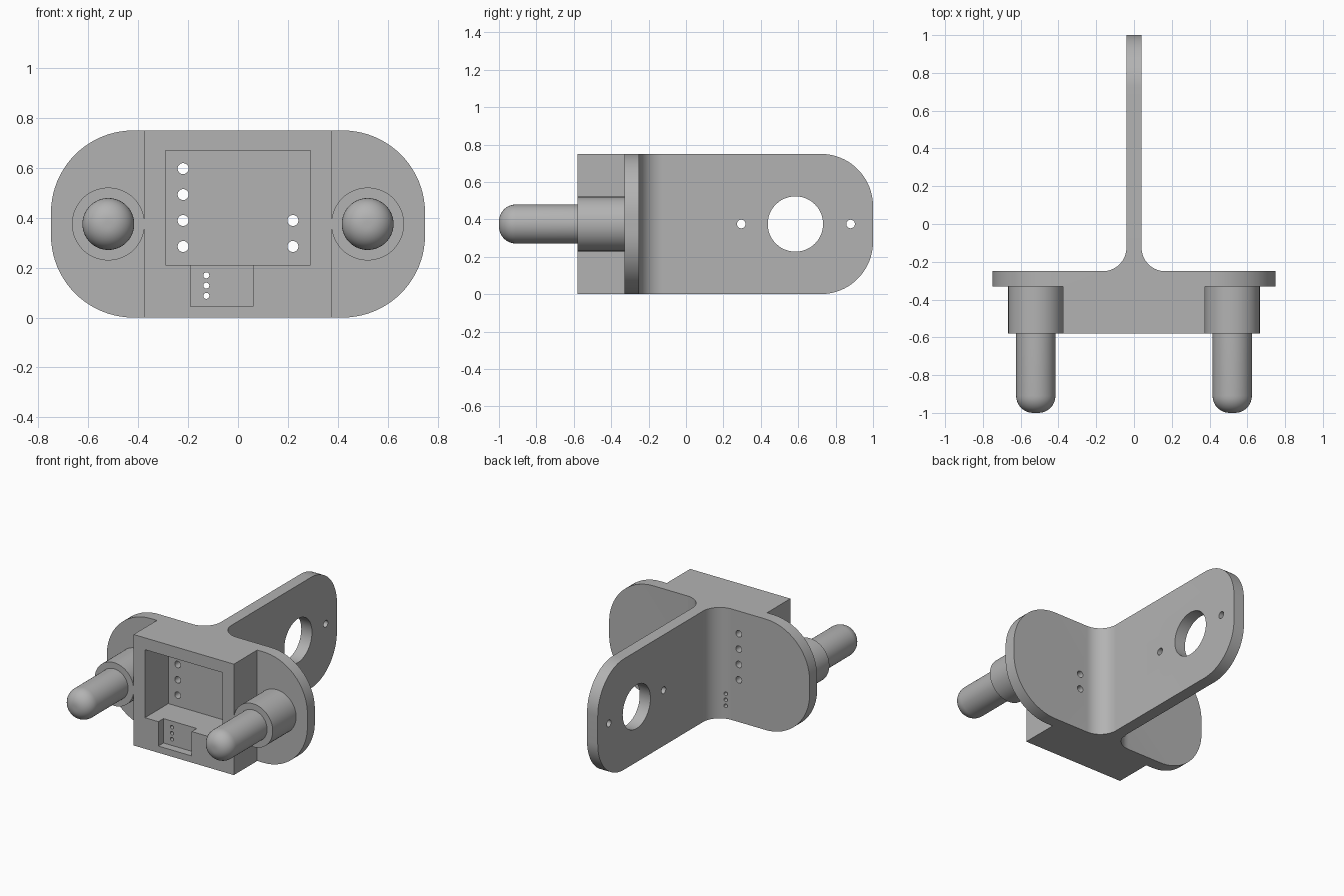
import bpy, bmesh
from math import pi, sin, cos
from mathutils import Matrix, Vector

cube = bpy.data.objects.get("Cube")
if cube:
    bpy.data.objects.remove(cube, do_unlink=True)

grey = bpy.data.materials.new("plain grey")
grey.use_nodes = True
grey.diffuse_color = (0.45, 0.45, 0.45, 1)
grey.node_tree.nodes["Principled BSDF"].inputs["Base Color"].default_value = (0.45, 0.45, 0.45, 1)

HEIGHT, MID = 0.75, 0.375
FRONT, PLATE_FRONT, PLATE_BACK = -0.58, -0.33, -0.25


def make(name, bm):
    bmesh.ops.recalc_face_normals(bm, faces=bm.faces)
    mesh = bpy.data.meshes.new(name)
    bm.to_mesh(mesh)
    bm.free()
    mesh.materials.append(grey)
    obj = bpy.data.objects.new(name, mesh)
    bpy.context.collection.objects.link(obj)
    return obj


def smooth(obj):
    bpy.ops.object.select_all(action="DESELECT")
    obj.select_set(True)
    bpy.context.view_layer.objects.active = obj
    bpy.ops.object.shade_smooth_by_angle(angle=pi / 6)


def add_box(bm, low, high):
    low, high = Vector(low), Vector(high)
    bmesh.ops.create_cube(bm, size=1, matrix=Matrix.Translation((low + high) / 2)
                          @ Matrix.Diagonal((*(high - low), 1)))


def add_hole(bm, center, radius, length, axis):
    turn = Matrix.Rotation(pi / 2, 4, "X" if axis == "Y" else "Y")
    bmesh.ops.create_cone(bm, cap_ends=True, segments=48, radius1=radius, radius2=radius,
                          depth=length, matrix=Matrix.Translation(center) @ turn)


def round_edges(bm, test, radius):
    edges = [e for e in bm.edges if all(test(v.co) for v in e.verts)
             and abs(e.verts[0].co.z - e.verts[1].co.z) < 1e-5]
    bmesh.ops.bevel(bm, geom=edges, offset=radius, offset_type="OFFSET",
                    segments=20, profile=0.5, affect="EDGES")


# Bracket: half outline seen from above, mirrored, extruded upward
ARM, FILLET, STEPS = 0.04, 0.125, 14
half = [(MID, FRONT), (MID, PLATE_FRONT), (0.75, PLATE_FRONT), (0.75, PLATE_BACK)]
for i in range(STEPS + 1):
    a = pi / 2 * i / STEPS
    half.append((ARM + FILLET * (1 - sin(a)), PLATE_BACK + FILLET * (1 - cos(a))))
half.append((ARM, 1))
outline = half + [(-x, y) for x, y in reversed(half)]
bm = bmesh.new()
face = bm.faces.new([bm.verts.new((x, y, 0)) for x, y in outline])
up = bmesh.ops.extrude_face_region(bm, geom=[face])["geom"]
bmesh.ops.translate(bm, vec=(0, 0, HEIGHT), verts=[v for v in up if isinstance(v, bmesh.types.BMVert)])
round_edges(bm, lambda c: abs(c.x) > 0.74, 0.33)
round_edges(bm, lambda c: c.y > 0.99, 0.28)
bracket = make("bracket", bm)

# Front pockets
cutters = []
for name, low, high in (
        ("large_pocket_cutter", (-0.29, -0.7, 0.21), (0.29, PLATE_FRONT, 0.67)),
        ("small_pocket_cutter", (-0.19, -0.7, 0.045), (0.06, -0.525, 0.25))):
    bm = bmesh.new()
    add_box(bm, low, high)
    cutters.append(make(name, bm))

# Drilled holes through the block and the arm
bm = bmesh.new()
for i in range(4):
    z = 0.285 + 0.104 * i
    add_hole(bm, (-0.22, -0.2, z), 0.022, 0.6, "Y")
    if i < 2:
        add_hole(bm, (0.22, -0.2, z), 0.022, 0.6, "Y")
for i in range(3):
    add_hole(bm, (-0.127, -0.3, 0.087 + 0.041 * i), 0.012, 0.75, "Y")
for y, radius in ((0.295, 0.023), (0.585, 0.148), (0.88, 0.023)):
    add_hole(bm, (0, y, MID), radius, 0.3, "X")
cutters.append(make("hole_cutter", bm))

bpy.context.view_layer.objects.active = bracket
for cutter in cutters:
    cutter.hide_render = True
    mod = bracket.modifiers.new("cut", "BOOLEAN")
    mod.operation, mod.solver, mod.object = "DIFFERENCE", "EXACT", cutter
    bpy.ops.object.modifier_apply(modifier=mod.name)
    bpy.data.objects.remove(cutter, do_unlink=True)
smooth(bracket)

# Collared pins with rounded tips, turned around the y axis
COLLAR, PIN, TIP = 0.146, 0.104, 0.09
profile = [(0, PLATE_FRONT + 0.01), (COLLAR, PLATE_FRONT + 0.01), (COLLAR, FRONT), (PIN, FRONT)]
for i in range(11):
    a = pi / 2 * i / 10
    profile.append((PIN - TIP * (1 - cos(a)), -1 + TIP * (1 - sin(a))))
profile.append((0, -1))
for side, name in ((1, "left_pin"), (-1, "right_pin")):
    bm = bmesh.new()
    verts = [bm.verts.new((r, y, 0)) for r, y in profile]
    edges = [bm.edges.new(pair) for pair in zip(verts, verts[1:])]
    bmesh.ops.spin(bm, geom=verts + edges, cent=(0, 0, 0), axis=(0, 1, 0),
                   angle=2 * pi, steps=64, use_duplicate=False)
    bmesh.ops.remove_doubles(bm, verts=bm.verts, dist=1e-5)
    bmesh.ops.translate(bm, verts=bm.verts, vec=(side * 0.52, 0, MID))
    smooth(make(name, bm))
